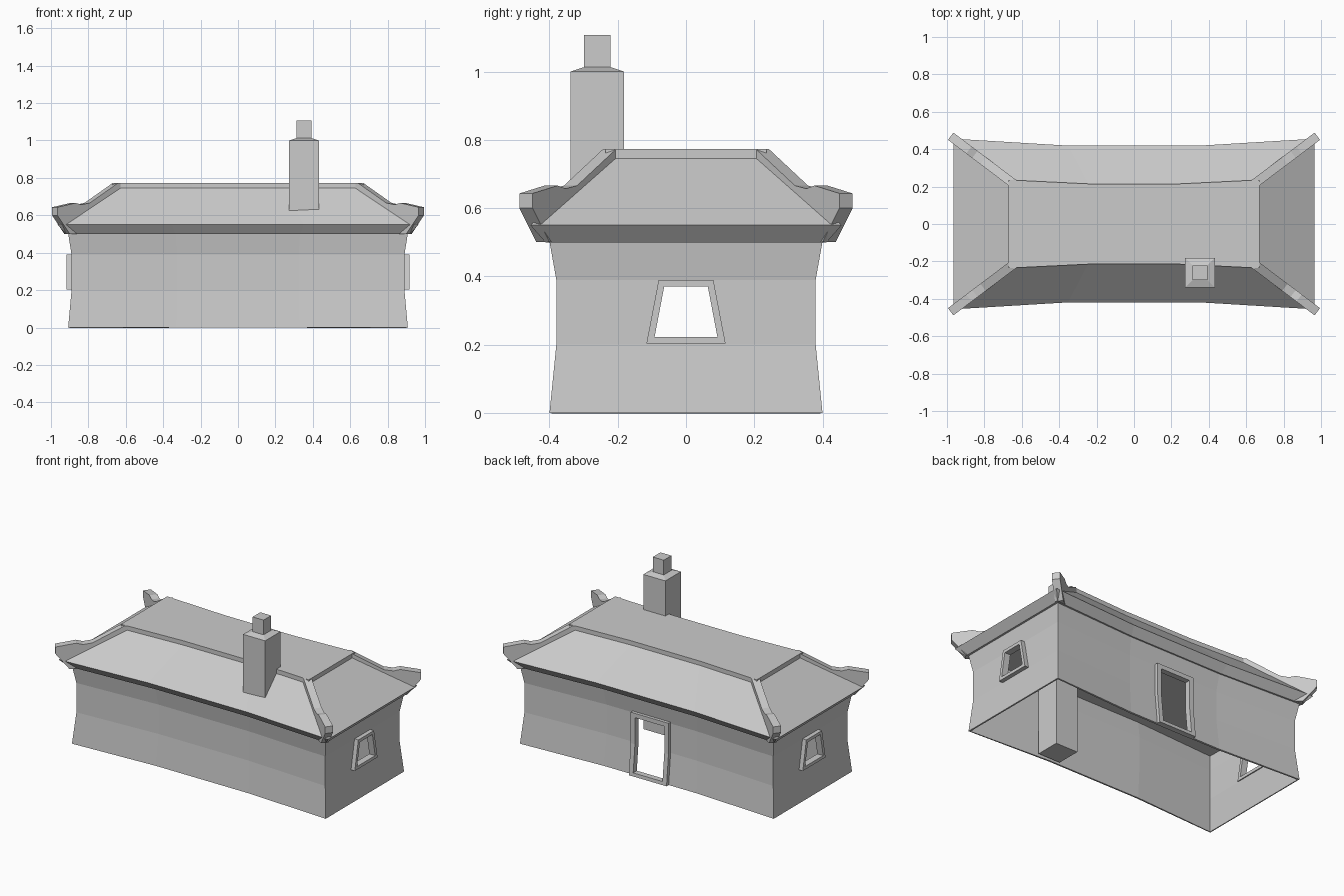
import bpy, bmesh
from mathutils import Vector

if "Cube" in bpy.data.objects:
    bpy.data.objects.remove(bpy.data.objects["Cube"])


def make(name, verts, faces):
    """Mesh object from points and faces with outward normals."""
    bm = bmesh.new()
    vs = [bm.verts.new(v) for v in verts]
    for f in faces:
        bm.faces.new([vs[i] for i in f])
    bmesh.ops.recalc_face_normals(bm, faces=bm.faces)
    me = bpy.data.meshes.new(name)
    bm.to_mesh(me)
    bm.free()
    ob = bpy.data.objects.new(name, me)
    bpy.context.collection.objects.link(ob)
    return ob


def loft(name, rings, caps=True):
    """Join equal-sized point loops into a skin, optionally capped."""
    n = len(rings[0])
    verts = [p for r in rings for p in r]
    faces = [(k * n + i, k * n + (i + 1) % n, (k + 1) * n + (i + 1) % n, (k + 1) * n + i)
             for k in range(len(rings) - 1) for i in range(n)]
    if caps:
        faces += [tuple(range(n)), tuple(range(len(verts) - n, len(verts)))]
    return make(name, verts, faces)


def plan(hx, hy, dip, z):
    """House plan: straight ends, long sides dipping inward in the middle."""
    b, m = hx * 0.365, hy - dip
    return [(-hx, -hy, z), (-b, -m, z), (b, -m, z), (hx, -hy, z),
            (hx, hy, z), (b, m, z), (-b, m, z), (-hx, hy, z)]


def frame(name, outer, inner, place):
    """Closed frame around an opening; place(u, v, d) maps to space, d=1 outside."""
    loops = [(outer, 0), (outer, 1), (inner, 1), (inner, 0), (outer, 0)]
    n = len(outer)
    verts = [place(u, v, d) for pts, d in loops[:4] for u, v in pts]
    faces = [(k * n + i, k * n + (i + 1) % n,
              (k + 1) % 4 * n + (i + 1) % n, (k + 1) % 4 * n + i)
             for k in range(4) for i in range(n)]
    return make(name, verts, faces)


# Walls: thin shell, narrow waist, open underneath
WALL = [(0, 0.908, 0.40), (0.2, 0.89, 0.38), (0.39, 0.89, 0.38), (0.502, 0.908, 0.40)]
DIP = 0.03
walls = loft("walls", [plan(hx, hy, DIP, z) for z, hx, hy in WALL], caps=False)
shell = walls.modifiers.new("shell", "SOLIDIFY")
shell.thickness = 0.012
shell.offset = -1

# Openings cut through the walls
win_out = [(-0.116, 0.203), (0.116, 0.203), (0.08, 0.39), (-0.08, 0.39)]
win_in = [(-0.092, 0.223), (0.092, 0.223), (0.064, 0.37), (-0.064, 0.37)]
cut_win = [(u * 1.06, v) for u, v in win_in]
cut_door = [(-0.11, 0.01), (0.11, 0.01), (0.11, 0.375), (-0.11, 0.375)]
cutters = [
    loft("window_cutter", [[(x, u, v) for u, v in cut_win] for x in (-1.2, 1.2)]),
    loft("door_cutter", [[(u, y, v) for u, v in cut_door] for y in (0.2, 0.6)]),
]
bpy.context.view_layer.objects.active = walls
for c in cutters:
    c.hide_render = True
    m = walls.modifiers.new("opening", "BOOLEAN")
    m.object = c
    m.operation = "DIFFERENCE"
    m.solver = "EXACT"
for m in list(walls.modifiers):
    bpy.ops.object.modifier_apply(modifier=m.name)
for c in cutters:
    bpy.data.objects.remove(c)

# Window frames on both ends
for side, name in ((1, "right_window_frame"), (-1, "left_window_frame")):
    frame(name, win_out, win_in,
          lambda u, v, d, s=side: (s * (0.875 + 0.042 * d), u, v))


# Door frame on the back, following the waisted wall
def on_back(u, v, d):
    y = 0.35 + 0.02 * max(0, 1 - v / 0.2)
    return (u, y - 0.015 + 0.037 * d, v)


frame("door_frame",
      [(-0.135, 0), (0.135, 0), (0.135, 0.2), (0.135, 0.4), (-0.135, 0.4), (-0.135, 0.2)],
      [(-0.105, 0.022), (0.105, 0.022), (0.105, 0.2), (0.105, 0.372), (-0.105, 0.372), (-0.105, 0.2)],
      on_back)

# Roof: flared eave, slopes and raised flat top
loft("roof", [plan(0.92, 0.412, 0.033, 0.50), plan(0.965, 0.456, 0.037, 0.55),
              plan(0.672, 0.236, 0.021, 0.745), plan(0.672, 0.236, 0.021, 0.773)])

# Hip ridges with upturned ends on the four corners
PROFILE = [(-0.03, 0.773), (0.0, 0.773), (0.19, 0.666), (0.245, 0.657), (0.285, 0.666),
           (0.407, 0.643), (0.407, 0.60), (0.325, 0.501), (0.2, 0.501), (-0.03, 0.70)]
start, tip = Vector((0.655, 0.224)), Vector((0.98, 0.469))
along = (tip - start).normalized()
across = Vector((-along.y, along.x)) * 0.024
for sx, nx in ((1, "right"), (-1, "left")):
    for sy, ny in ((1, "back"), (-1, "front")):
        rings = []
        for w in (-1, 1):
            pts = [(start + along * s + across * w, z) for s, z in PROFILE]
            rings.append([(sx * p.x, sy * p.y, z) for p, z in pts])
        loft(f"hip_ridge_{ny}_{nx}", rings)

# Chimney down to the ground with a narrow pot
loft("chimney", [[(0.353 + i * h, -0.26 + j * h, z)
                  for i, j in ((-1, -1), (1, -1), (1, 1), (-1, 1))]
                 for h, z in ((0.079, 0), (0.079, 1.0), (0.039, 1.013), (0.039, 1.108))])
